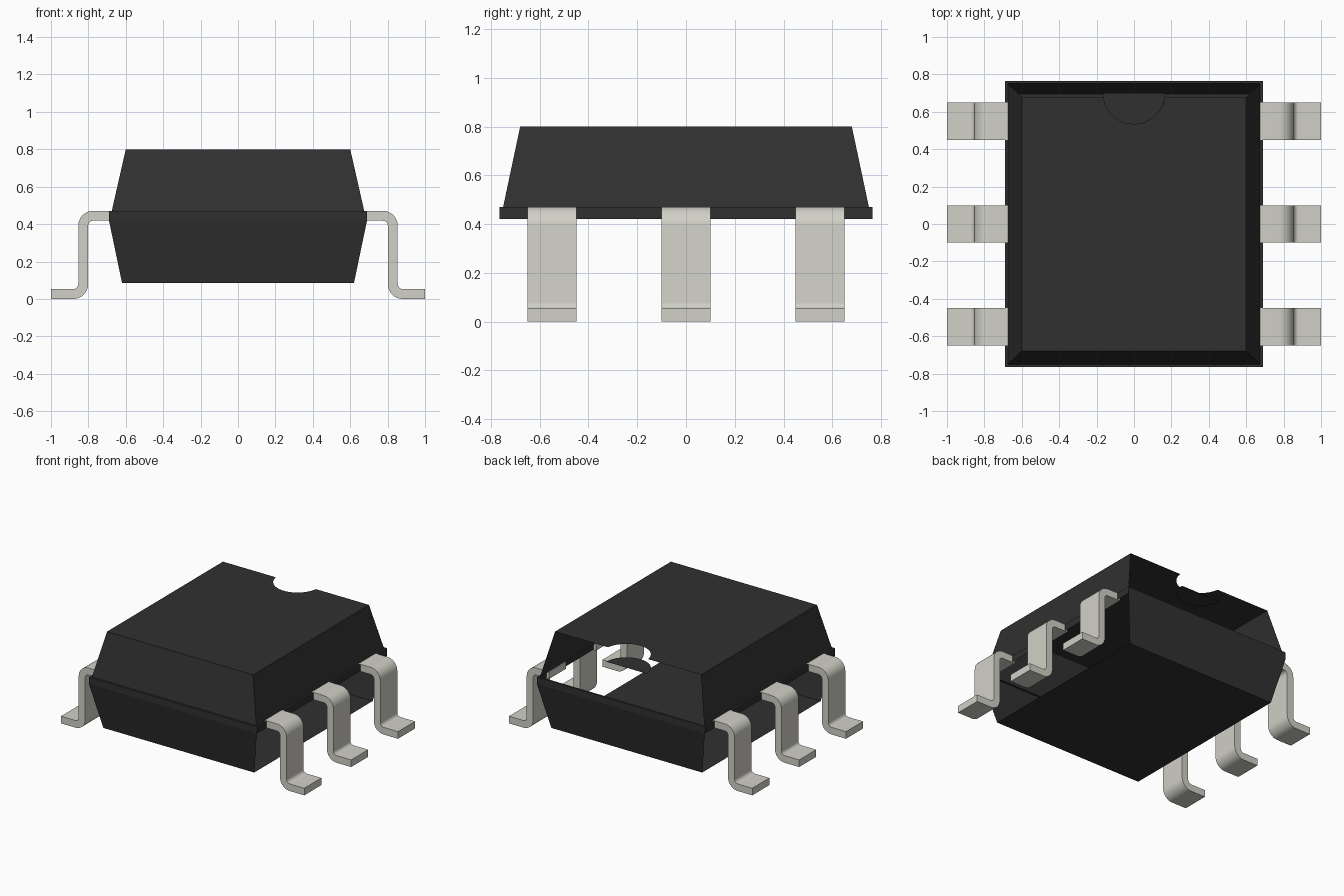
import bpy
import bmesh
from math import sin, cos, asin, pi, radians

cube = bpy.data.objects.get("Cube")
if cube:
    bpy.data.objects.remove(cube, do_unlink=True)


def material(name, rgb):
    m = bpy.data.materials.new(name)
    m.use_nodes = True
    m.diffuse_color = (*rgb, 1)
    bsdf = m.node_tree.nodes["Principled BSDF"]
    bsdf.inputs["Base Color"].default_value = (*rgb, 1)
    bsdf.inputs["Roughness"].default_value = 0.6
    return m


BLACK = material("black plastic", (0.03, 0.03, 0.03))
METAL = material("pale metal", (0.64, 0.635, 0.57))


def finish(bm, name, mat, smooth=False):
    mesh = bpy.data.meshes.new(name)
    bm.to_mesh(mesh)
    bm.free()
    mesh.materials.append(mat)
    obj = bpy.data.objects.new(name, mesh)
    bpy.context.collection.objects.link(obj)
    if smooth:
        bpy.ops.object.select_all(action="DESELECT")
        obj.select_set(True)
        bpy.context.view_layer.objects.active = obj
        bpy.ops.object.shade_smooth_by_angle(angle=radians(35))
    return obj


def rectangle(bm, hx, hy, z):
    return [bm.verts.new((sx * hx, sy * hy, z))
            for sx, sy in ((-1, -1), (1, -1), (1, 1), (-1, 1))]


FRONT, LEFT, BACK, RIGHT = range(4)


def walls(bm, low, high, sides):
    for i in sides:
        j = (i + 1) % 4
        bm.faces.new((low[i], low[j], high[j], high[i]))


# Dimensions of the shell
SEAM_LOW, SEAM_HIGH, TOP = 0.42, 0.47, 0.80
TOP_X, TOP_Y = 0.60, 0.68
NOTCH_R, NOTCH_Y, NOTCH_Z = 0.165, 0.70, 0.70
ALL = (FRONT, LEFT, BACK, RIGHT)


def notch_arc(start, steps=24):
    return [(NOTCH_R * cos(a), NOTCH_Y + NOTCH_R * sin(a))
            for a in (-start - (pi - 2 * start) * k / steps
                      for k in range(steps + 1))]


# Lower shell: base with front and back walls, open beside the leads
bm = bmesh.new()
base = rectangle(bm, 0.62, 0.695, 0.085)
seam = rectangle(bm, 0.69, 0.765, SEAM_LOW)
bm.faces.new(base[::-1])
walls(bm, base, seam, (FRONT, BACK))
finish(bm, "lower_shell", BLACK)

# Seam band with its narrow ledge
bm = bmesh.new()
low = rectangle(bm, 0.69, 0.765, SEAM_LOW)
high = rectangle(bm, 0.69, 0.765, SEAM_HIGH)
ledge = rectangle(bm, 0.675, 0.75, SEAM_HIGH)
walls(bm, low, high, ALL)
walls(bm, high, ledge, ALL)
finish(bm, "seam_band", BLACK)

# Upper shell: three sloping walls, open at the back
bm = bmesh.new()
low = rectangle(bm, 0.675, 0.75, SEAM_HIGH)
high = rectangle(bm, TOP_X, TOP_Y, TOP)
walls(bm, low, high, (FRONT, LEFT, RIGHT))
finish(bm, "upper_walls", BLACK)

# Top plate with the half-round bite in its back edge
bm = bmesh.new()
corners = [(-TOP_X, -TOP_Y), (TOP_X, -TOP_Y), (TOP_X, TOP_Y)]
arc = notch_arc(asin((NOTCH_Y - TOP_Y) / NOTCH_R))
outline = corners + arc + [(-TOP_X, TOP_Y)]
bm.faces.new([bm.verts.new((x, y, TOP)) for x, y in outline])
finish(bm, "top_plate", BLACK)

# Half-round floor of the notch
bm = bmesh.new()
floor = bm.faces.new([bm.verts.new((x, y, NOTCH_Z)) for x, y in notch_arc(0)])
floor.normal_update()
if floor.normal.z < 0:
    floor.normal_flip()
finish(bm, "notch_floor", BLACK)


# Bent lead: offset a centre line with two rounded bends, then extrude
def lead_profile(half=0.0265, bend=0.053, steps=8):
    shin, shoulder, foot = 0.8275, 0.4445, half
    path = [(0.67, shoulder, pi / 2)]
    for k in range(steps + 1):
        a = pi / 2 * (1 - k / steps)
        path.append((shin - bend + bend * cos(a),
                     shoulder - bend + bend * sin(a), a))
    for k in range(steps + 1):
        a = pi / 2 * k / steps
        path.append((shin + bend - bend * cos(a),
                     foot + bend - bend * sin(a), a))
    path.append((1.0, foot, pi / 2))
    outer = [(x + half * cos(a), z + half * sin(a)) for x, z, a in path]
    inner = [(x - half * cos(a), z - half * sin(a)) for x, z, a in path]
    return outer, inner


def lead(name, side, y, width=0.2):
    bm = bmesh.new()
    outer, inner = lead_profile()
    outline = outer + inner[::-1]
    face = bm.faces.new([bm.verts.new((side * x, y - width / 2, z))
                         for x, z in outline])
    result = bmesh.ops.extrude_face_region(bm, geom=[face])
    moved = [g for g in result["geom"] if isinstance(g, bmesh.types.BMVert)]
    bmesh.ops.translate(bm, verts=moved, vec=(0, width, 0))
    bmesh.ops.recalc_face_normals(bm, faces=bm.faces)
    finish(bm, name, METAL, smooth=True)


for side, side_name in ((1, "left"), (-1, "right")):
    for y, place in ((-0.55, "front"), (0, "middle"), (0.55, "back")):
        lead(f"{side_name}_{place}_lead", side, y)
